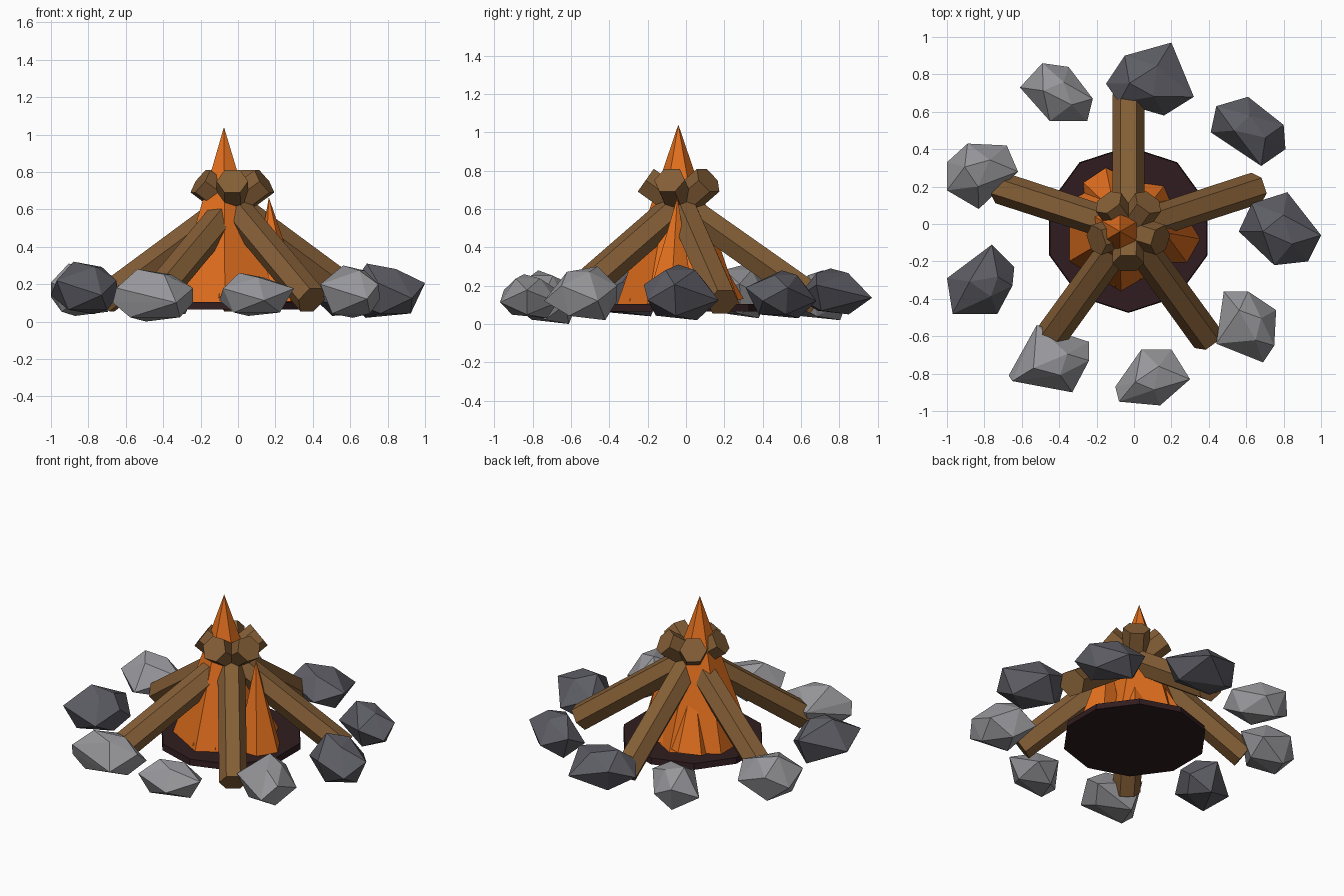
import bpy, bmesh, math
from mathutils import Vector

cube = bpy.data.objects.get("Cube")
if cube:
    bpy.data.objects.remove(cube, do_unlink=True)


def material(name, rgb):
    mat = bpy.data.materials.new(name)
    mat.use_nodes = True
    mat.diffuse_color = (*rgb, 1)
    bsdf = mat.node_tree.nodes["Principled BSDF"]
    bsdf.inputs["Base Color"].default_value = (*rgb, 1)
    bsdf.inputs["Roughness"].default_value = 0.9
    return mat


orange = material("flame orange", (0.76, 0.16, 0.013))
brown = material("wood brown", (0.23, 0.112, 0.037))
light_grey = material("light stone", (0.31, 0.31, 0.33))
dark_grey = material("dark stone", (0.11, 0.11, 0.13))
char = material("charred ground", (0.03, 0.012, 0.014))

CENTRE = Vector((-0.03, -0.03, 0))


def finish(name, bm, mat):
    bmesh.ops.recalc_face_normals(bm, faces=bm.faces)
    mesh = bpy.data.meshes.new(name)
    bm.to_mesh(mesh)
    bm.free()
    mesh.materials.append(mat)
    obj = bpy.data.objects.new(name, mesh)
    bpy.context.collection.objects.link(obj)
    return obj


def frustum(name, sides, start, end, r_start, r_end, mat, turn=0.0):
    """Faceted prism or cone between two points."""
    axis = (end - start).normalized()
    flat = Vector((axis.x, axis.y, 0))
    side = Vector((-flat.y, flat.x, 0)).normalized() if flat.length > 0.5 else Vector((1, 0, 0))
    up = axis.cross(side).normalized()
    bm = bmesh.new()
    rings = []
    for point, r in ((start, r_start), (end, r_end)):
        if r == 0:
            rings.append([bm.verts.new(point)] * sides)
            continue
        angles = [turn + math.tau * i / sides for i in range(sides)]
        rings.append([bm.verts.new(point + r * (math.cos(a) * side + math.sin(a) * up)) for a in angles])
        bm.faces.new(rings[-1])
    low, high = rings
    for i in range(sides):
        j = (i + 1) % sides
        corners = [low[i], low[j], high[j], high[i]]
        bm.faces.new(list(dict.fromkeys(corners)))
    return finish(name, bm, mat)


def stone(name, z_low, z_high, outline, mat):
    """Hull of a staggered waist, a small crown and a broad underside."""
    points = [Vector((x, y, 0)) for x, y in outline]
    middle = sum(points, Vector()) / len(points)
    bm = bmesh.new()

    def add(point, scale, level):
        v = middle + (point - middle) * scale
        v.z = z_low + (z_high - z_low) * level
        bm.verts.new(v)

    for i, p in enumerate(points):
        even = i % 2 == 0
        add(p, 1, 0.36 if even else 0.64)
        if even:
            add(p, 0.42, 1 if i == 0 else 0.9)
        else:
            add(p, 0.65, 0 if i == 1 else 0.08)
    hull = bmesh.ops.convex_hull(bm, input=bm.verts)
    loose = [g for g in hull["geom_interior"] if isinstance(g, bmesh.types.BMVert)]
    bmesh.ops.delete(bm, geom=loose, context="VERTS")
    return finish(name, bm, mat)


# Charred ground disc
frustum("ground_disc", 10, CENTRE + Vector((0, 0, 0.065)), CENTRE + Vector((0, 0, 0.105)),
        0.445, 0.44, char, -math.pi / 2)

# Main flame and smaller side flames
frustum("main_flame", 6, Vector((-0.07, -0.04, 0.1)), Vector((-0.075, -0.04, 1.04)),
        0.32, 0, orange, math.pi / 2)
side_flames = [
    ((0.21, -0.08), (0.165, -0.045), 0.665),
    ((-0.07, -0.2), (-0.07, -0.12), 0.5),
    ((-0.14, 0.16), (-0.1, 0.06), 0.55),
    ((0.07, 0.09), (0.03, 0.04), 0.5),
]
for i, (base, tip, height) in enumerate(side_flames):
    frustum(f"side_flame_{i + 1}", 6, Vector((*base, 0.1)), Vector((*tip, height)),
            0.145, 0, orange, 0.3 * i)

# Five leaning logs crossing through the flame
for i in range(5):
    a = math.radians(90 + 72 * i)
    out = Vector((math.cos(a), math.sin(a), 0))
    foot = CENTRE + out * 0.72 + Vector((0, 0, 0.115))
    top = CENTRE - out * 0.18 + Vector((0, 0, 0.75))
    frustum(f"log_{i + 1}", 6, foot, top, 0.086, 0.084, brown)

# Ring of stones: height range, then the outline of the waist
light_stones = [
    (0.02, 0.28, [(-0.61, 0.73), (-0.49, 0.86), (-0.35, 0.84), (-0.22, 0.67), (-0.25, 0.55), (-0.45, 0.55)]),
    (0.03, 0.31, [(-1, 0.33), (-0.89, 0.43), (-0.68, 0.42), (-0.62, 0.28), (-0.83, 0.08), (-1, 0.18)]),
    (0, 0.28, [(-0.67, -0.81), (-0.52, -0.54), (-0.24, -0.63), (-0.24, -0.73), (-0.33, -0.9), (-0.65, -0.84)]),
    (0.03, 0.26, [(-0.1, -0.87), (0.04, -0.67), (0.2, -0.67), (0.3, -0.83), (0.14, -0.97), (-0.08, -0.95)]),
    (0.02, 0.3, [(0.48, -0.36), (0.61, -0.36), (0.76, -0.46), (0.75, -0.65), (0.69, -0.74), (0.44, -0.64)]),
]
dark_stones = [
    (0.05, 0.29, [(-0.15, 0.75), (-0.05, 0.9), (0.2, 0.97), (0.32, 0.68), (0.16, 0.58), (-0.08, 0.65)]),
    (0.03, 0.28, [(0.41, 0.49), (0.44, 0.63), (0.61, 0.68), (0.8, 0.53), (0.81, 0.4), (0.68, 0.31)]),
    (0.02, 0.31, [(0.56, -0.04), (0.63, 0.11), (0.82, 0.17), (1, -0.06), (0.93, -0.2), (0.75, -0.22)]),
    (0.04, 0.32, [(-1, -0.29), (-0.76, -0.11), (-0.64, -0.23), (-0.65, -0.33), (-0.73, -0.48), (-0.97, -0.48)]),
]
for label, group, mat in (("light", light_stones, light_grey), ("dark", dark_stones, dark_grey)):
    for i, (z_low, z_high, outline) in enumerate(group):
        stone(f"{label}_stone_{i + 1}", z_low, z_high, outline, mat)
